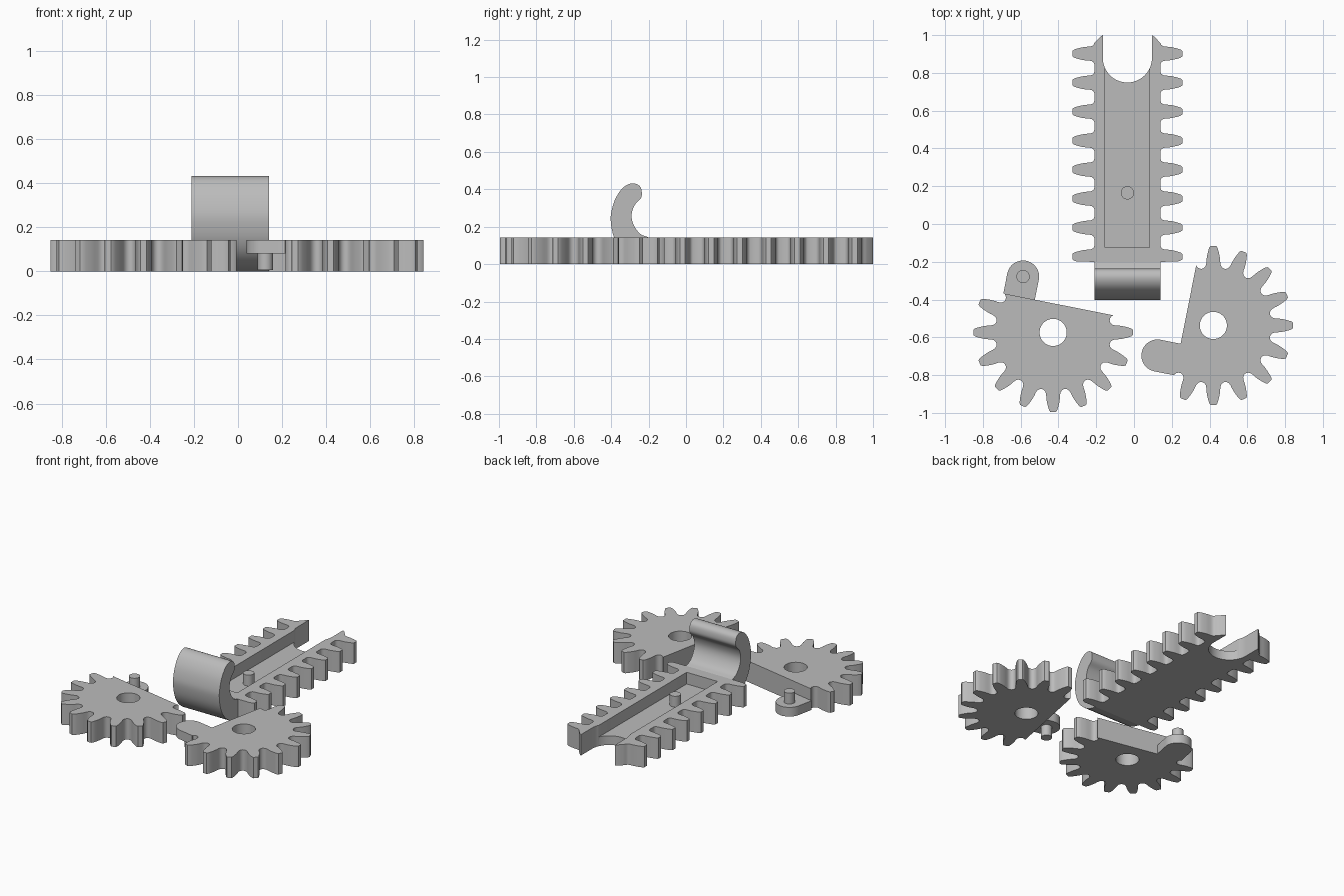
import bpy, bmesh, math
from mathutils import Vector, Matrix

if "Cube" in bpy.data.objects:
    bpy.data.objects.remove(bpy.data.objects["Cube"])

H = 0.143            # plate thickness
ARM = 0.063          # crank arm and slot floor thickness
PIN_R = 0.035
RACK_X = -0.035      # rack centre line

grey = bpy.data.materials.new("grey_plastic")
grey.diffuse_color = (0.5, 0.5, 0.5, 1)
grey.use_nodes = True
grey.node_tree.nodes["Principled BSDF"].inputs["Base Color"].default_value = grey.diffuse_color

# half tooth: (half width, height above root)
TOOTH = [(0.056, 0), (0.047, 0.004), (0.040, 0.013), (0.037, 0.026), (0.036, 0.045),
         (0.033, 0.065), (0.027, 0.09), (0.021, 0.108), (0.014, 0.116)]
TOOTH_FULL = [(-w, h) for w, h in TOOTH] + [(w, h) for w, h in reversed(TOOTH)]


def prism(name, pts, z0, z1, matrix=Matrix()):
    """Extrude a flat outline from z0 to z1, then place it with a matrix."""
    bm = bmesh.new()
    low = [bm.verts.new((x, y, z0)) for x, y in pts]
    high = [bm.verts.new((x, y, z1)) for x, y in pts]
    n = len(pts)
    bm.faces.new(low[::-1])
    bm.faces.new(high)
    for i in range(n):
        j = (i + 1) % n
        bm.faces.new((low[i], low[j], high[j], high[i]))
    bm.transform(matrix)
    bmesh.ops.recalc_face_normals(bm, faces=bm.faces)
    me = bpy.data.meshes.new(name)
    bm.to_mesh(me)
    bm.free()
    me.materials.append(grey)
    ob = bpy.data.objects.new(name, me)
    bpy.context.collection.objects.link(ob)
    return ob


def activate(ob):
    bpy.ops.object.select_all(action='DESELECT')
    ob.select_set(True)
    bpy.context.view_layer.objects.active = ob


def cut(ob, cutter):
    activate(ob)
    mod = ob.modifiers.new("cut", 'BOOLEAN')
    mod.operation = 'DIFFERENCE'
    mod.solver = 'EXACT'
    mod.object = cutter
    bpy.ops.object.modifier_apply(modifier=mod.name)
    bpy.data.objects.remove(cutter, do_unlink=True)


def arc(cx, cy, r, a0, a1, n):
    return [(cx + r * math.cos(math.radians(a0 + (a1 - a0) * i / n)),
             cy + r * math.sin(math.radians(a0 + (a1 - a0) * i / n))) for i in range(n + 1)]


def circle(cx, cy, r, n=40):
    return arc(cx, cy, r, 0, 360, n)[:-1]


def smooth_path(p, steps=4):
    """Catmull-Rom curve through the points."""
    p = [Vector(q) for q in p]
    p = [2 * p[0] - p[1]] + p + [2 * p[-1] - p[-2]]
    out = []
    for a, b, c, d in zip(p, p[1:], p[2:], p[3:]):
        for k in range(steps):
            t = k / steps
            out.append(tuple(0.5 * (2 * b + (c - a) * t + (2 * a - 5 * b + 4 * c - d) * t * t
                                    + (3 * b - a - 3 * c + d) * t ** 3)))
    return out + [tuple(p[-2])]


def clip(pts, limit):
    """Keep the part of an outline with x below the limit."""
    out = []
    for (x0, y0), (x1, y1) in zip(pts, pts[1:] + pts[:1]):
        if x0 <= limit:
            out.append((x0, y0))
        if (x0 <= limit) != (x1 <= limit):
            out.append((limit, y0 + (y1 - y0) * (limit - x0) / (x1 - x0)))
    return out


def sector_gear(side, cx, cy, turn, flip):
    """Gear cut along a chord (local +x side), with a crank arm and pin."""
    root, chord = 0.306, 0.151
    pts = []
    for k in range(16):
        mid = math.radians(22.5 * k + 11.25)
        for w, h in TOOTH_FULL:
            r = root + h
            pts.append((r * math.cos(mid + w / r), r * math.sin(mid + w / r)))
    m = Matrix.Translation((cx, cy, 0)) @ Matrix.Rotation(math.radians(turn), 4, 'Z')
    gear = prism(side + "_gear", clip(pts, chord), 0, H, m)
    cut(gear, prism("bore_cutter", circle(0, 0, 0.072), -0.1, 0.3, m))
    # arm and pin, upside down on one gear
    px, py, r = 0.259, 0.214, 0.085
    arm = [(chord, py - r)] + arc(px, py, r, -90, 90, 24) + [(chord, py + r)]
    layers = [(0, ARM), (ARM, 0.137)]
    if flip:
        layers = [(H - b, H - a) for a, b in layers]
    prism(side + "_crank_arm", arm, *layers[0], m)
    prism(side + "_crank_pin", circle(px, py, PIN_R, 32), *layers[1], m)


sector_gear("left", -0.428, -0.574, 78.75, False)
sector_gear("right", 0.42, -0.537, 168.75, True)

# double-sided rack with a round fork at the back
END = -0.2
half = [(0.13, 1.0), (0.145, 0.99), (0.165, 0.968)]
for k in range(8):
    yc = 0.902 - 0.1535 * k
    half += [(0.175 + h, yc - w) for w, h in TOOTH_FULL if yc - w > END]
half.append((0.175, END))
outline = half + [(-x, y) for x, y in reversed(half)] + arc(0, 0.879, 0.13, 180, 360, 32)
place = Matrix.Translation((RACK_X, 0, 0))
rack = prism("rack", outline, 0, H, place)
slot = [(-0.1175, -0.125), (0.1175, -0.125), (0.1175, 0.88), (-0.1175, 0.88)]
cut(rack, prism("slot_cutter", slot, ARM, 0.3, place))
prism("rack_pin", circle(0, 0.165, PIN_R, 32), ARM, 0.137, place)

# curved hook: side profile (y, z) swept across the rack width
inner = [(END, 0.143), (-0.245, 0.162), (-0.28, 0.21), (-0.291, 0.262), (-0.275, 0.315),
         (-0.243, 0.35), (-0.236, 0.38), (-0.247, 0.417), (-0.285, 0.432), (-0.333, 0.412),
         (-0.375, 0.355), (-0.398, 0.285), (-0.402, 0.225), (-0.385, 0.143),
         (-0.345, 0.075), (-0.28, 0.025), (END, 0)]
to_side = Matrix(((0, 0, 1, RACK_X), (1, 0, 0, 0), (0, 1, 0, 0), (0, 0, 0, 1)))
prism("hook", smooth_path(inner), -0.175, 0.175, to_side)

# smooth curved walls, sharp rims
for ob in list(bpy.context.collection.objects):
    activate(ob)
    bpy.ops.object.shade_smooth_by_angle(angle=math.radians(30))
